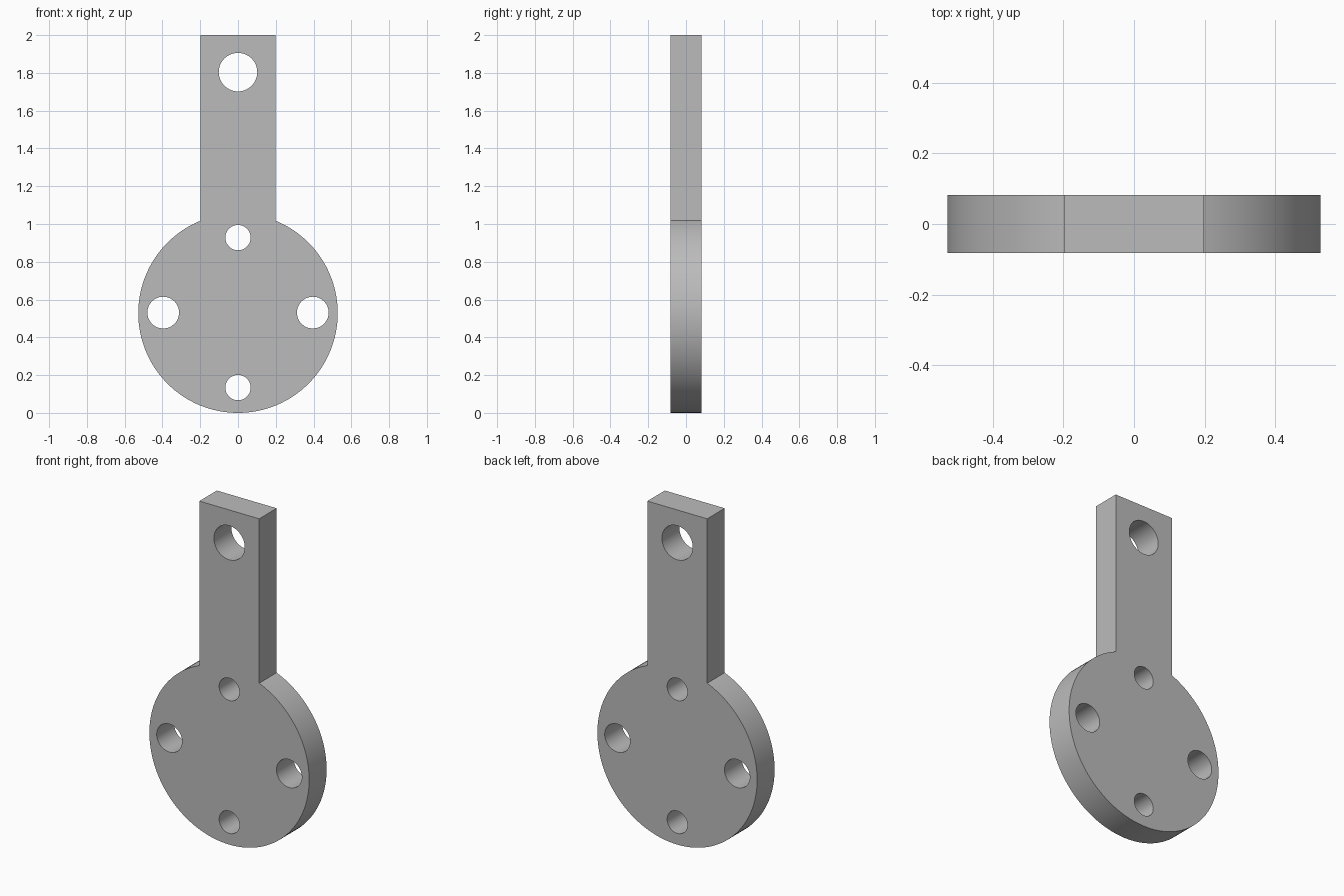
import bpy
import bmesh
from math import asin, cos, pi, radians, sin

cube = bpy.data.objects.get("Cube")
if cube:
    bpy.data.objects.remove(cube, do_unlink=True)

RADIUS = 0.528       # round base, also the height of its centre
ARM = 0.198          # half width of the arm
TOP = 2.0
HALF_DEPTH = 0.0825
SIDE = 0.396         # distance of the base holes from the centre


def arc(x, z, radius, start, end, steps):
    """Points along an arc, angles measured from +x."""
    angles = [start + (end - start) * i / steps for i in range(steps + 1)]
    return [(x + radius * cos(a), z + radius * sin(a)) for a in angles]


def add_loop(curve, points):
    spline = curve.splines.new("POLY")
    spline.points.add(len(points) - 1)
    for point, (x, z) in zip(spline.points, points):
        point.co = (x, z, 0, 1)
    spline.use_cyclic_u = True


# Outline: round base running into a straight arm
curve = bpy.data.curves.new("plate_profile", "CURVE")
curve.dimensions = "2D"
curve.fill_mode = "BOTH"
curve.extrude = HALF_DEPTH
gap = asin(ARM / RADIUS)
outline = arc(0, RADIUS, RADIUS, pi / 2 + gap, 2.5 * pi - gap, 112)
add_loop(curve, outline + [(ARM, TOP), (-ARM, TOP)])

# Through holes: arm end, base top and bottom, base sides
for x, z, radius in [
    (0, 1.804, 0.102),
    (0, RADIUS + SIDE + 0.004, 0.067),
    (0, RADIUS - SIDE + 0.002, 0.067),
    (SIDE, RADIUS + 0.003, 0.084),
    (-SIDE, RADIUS + 0.003, 0.084),
]:
    add_loop(curve, arc(x, z, radius, 0, 2 * pi, 48)[:-1])

# Solid plate standing upright
plate = bpy.data.objects.new("arm_plate", curve)
bpy.context.collection.objects.link(plate)
plate.rotation_euler.x = pi / 2
bpy.ops.object.select_all(action="DESELECT")
plate.select_set(True)
bpy.context.view_layer.objects.active = plate
bpy.ops.object.convert(target="MESH")
plate = bpy.context.object
bpy.ops.object.transform_apply(location=False, rotation=True, scale=False)

bm = bmesh.new()
bm.from_mesh(plate.data)
bmesh.ops.remove_doubles(bm, verts=bm.verts, dist=0.0001)
bmesh.ops.recalc_face_normals(bm, faces=bm.faces)
bm.to_mesh(plate.data)
bm.free()

# Plain grey metal
grey = bpy.data.materials.new("grey_metal")
grey.use_nodes = True
colour = (0.5, 0.5, 0.5, 1)
grey.diffuse_color = colour
grey.node_tree.nodes["Principled BSDF"].inputs["Base Color"].default_value = colour
plate.data.materials.clear()
plate.data.materials.append(grey)
bpy.ops.object.shade_smooth_by_angle(angle=radians(30))
